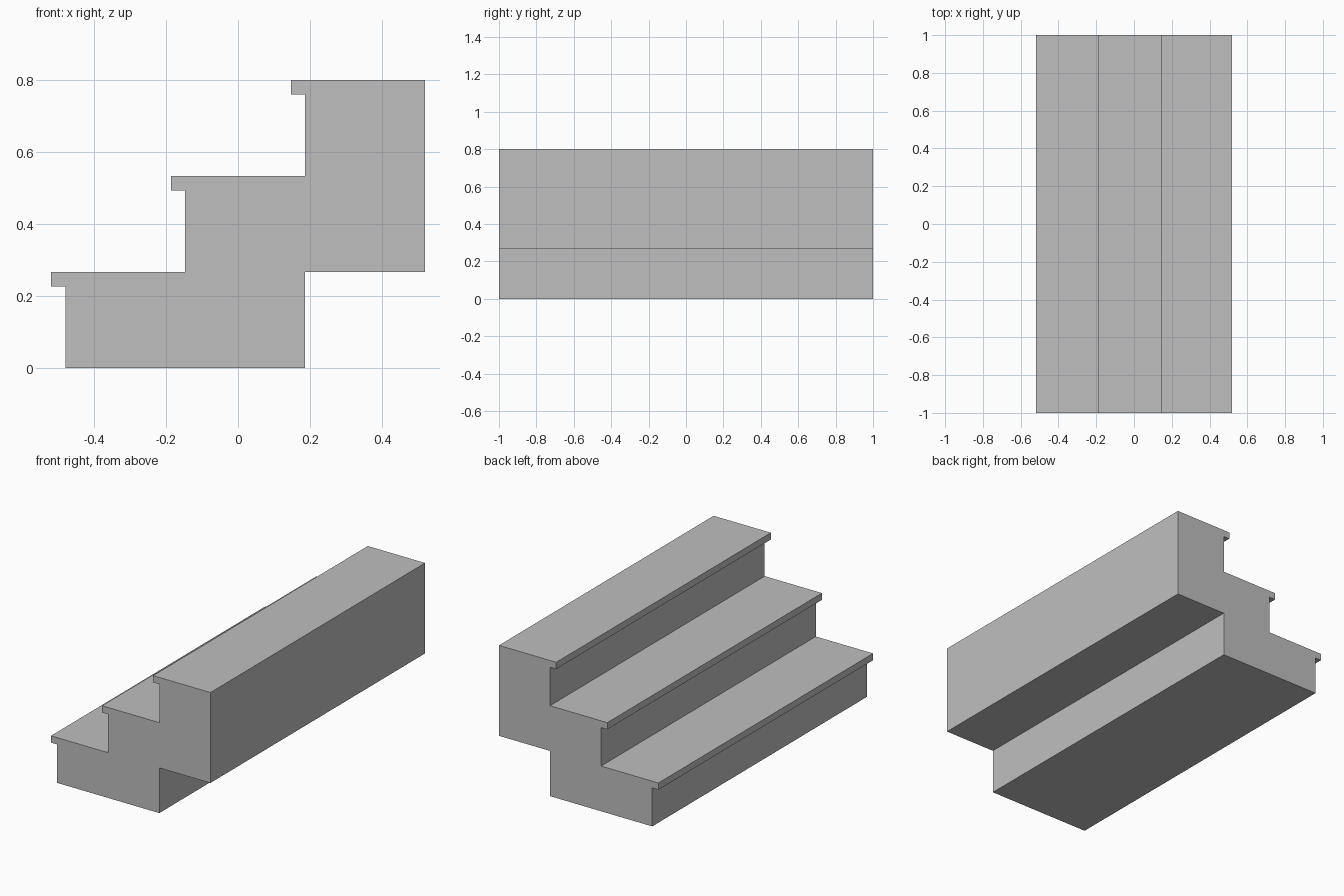
import bpy
import bmesh

cube = bpy.data.objects.get("Cube")
if cube:
    bpy.data.objects.remove(cube, do_unlink=True)

STEPS = 3
RISE = 0.8 / STEPS      # height of one step
RUN = 1 / STEPS         # depth of one step
LIP = 0.04              # nosing overhang and thickness
LEFT, RIGHT = -0.52, 0.52

grey = bpy.data.materials.new("stone_grey")
grey.use_nodes = True
colour = (0.52, 0.52, 0.52, 1)
grey.diffuse_color = colour
grey.node_tree.nodes["Principled BSDF"].inputs["Base Color"].default_value = colour

# Stair outline: riser, underside of nosing, nosing front, tread
outline = [(LEFT + LIP, 0)]
for i in range(STEPS):
    riser = LEFT + LIP + i * RUN
    top = (i + 1) * RISE
    tread_end = riser + RUN if i < STEPS - 1 else RIGHT
    outline += [(riser, top - LIP), (riser - LIP, top - LIP),
                (riser - LIP, top), (tread_end, top)]

# Stepped underside at the back
notch = LEFT + LIP + (STEPS - 1) * RUN
outline += [(RIGHT, RISE), (notch, RISE), (notch, 0)]

# Extrude the outline along the width of the stairs
bm = bmesh.new()
side = bm.faces.new([bm.verts.new((x, -1, z)) for x, z in outline])
extruded = bmesh.ops.extrude_face_region(bm, geom=[side], use_keep_orig=True)
moved = [v for v in extruded["geom"] if isinstance(v, bmesh.types.BMVert)]
bmesh.ops.translate(bm, verts=moved, vec=(0, 2, 0))
bmesh.ops.recalc_face_normals(bm, faces=bm.faces)

mesh = bpy.data.meshes.new("stairs")
bm.to_mesh(mesh)
bm.free()
mesh.materials.append(grey)
stairs = bpy.data.objects.new("stairs", mesh)
bpy.context.collection.objects.link(stairs)
